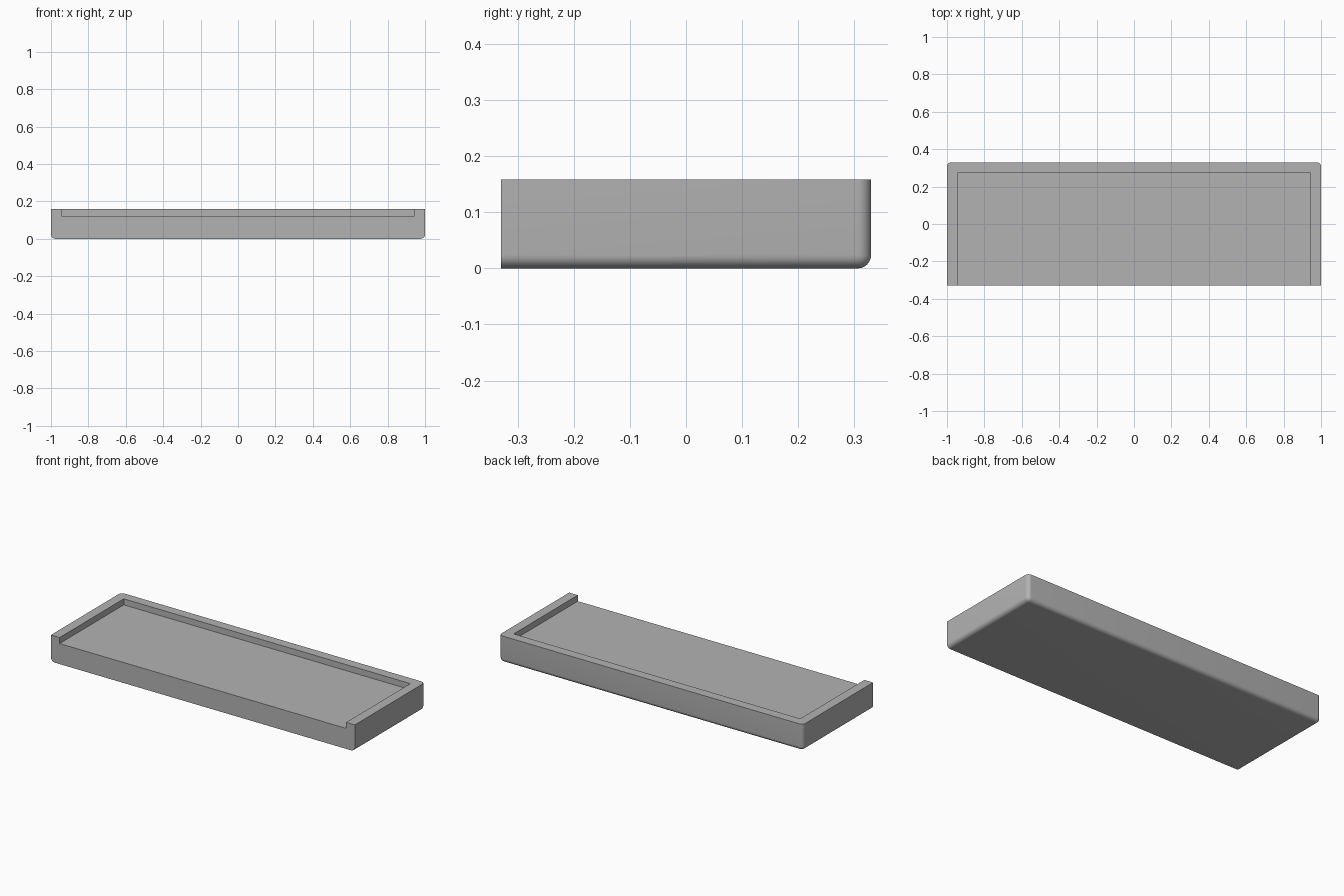
import bpy, bmesh, math

cube = bpy.data.objects.get("Cube")
if cube:
    bpy.data.objects.remove(cube, do_unlink=True)

HALF_X, HALF_Y, HEIGHT = 1.0, 0.33, 0.158
WALL, FLOOR, RADIUS = 0.057, 0.122, 0.024

grey = bpy.data.materials.new("grey")
grey.use_nodes = True
grey.diffuse_color = (0.45, 0.45, 0.45, 1)
grey.node_tree.nodes["Principled BSDF"].inputs["Base Color"].default_value = grey.diffuse_color


def box(name, low, high, rounded=None):
    """Box between two corners; edges accepted by the rule are rounded."""
    bm = bmesh.new()
    bmesh.ops.create_cube(bm, size=1)
    for v in bm.verts:
        v.co = [(a + b) / 2 + c * (b - a) for a, b, c in zip(low, high, v.co)]
    if rounded:
        edges = [e for e in bm.edges if rounded(*e.verts)]
        bmesh.ops.bevel(bm, geom=edges, offset=RADIUS, segments=8,
                        profile=0.5, affect='EDGES')
    mesh = bpy.data.meshes.new(name)
    bm.to_mesh(mesh)
    bm.free()
    mesh.materials.append(grey)
    obj = bpy.data.objects.new(name, mesh)
    bpy.context.collection.objects.link(obj)
    return obj


def soft_edge(a, b):
    """Bottom edges along the sides and back, plus the upright back corners."""
    at_bottom = max(a.co.z, b.co.z) < 0.01
    at_back = min(a.co.y, b.co.y) > 0
    at_front = max(a.co.y, b.co.y) < 0
    upright = abs(a.co.z - b.co.z) > 0.01
    return (at_bottom and not at_front) or (at_back and upright)


# Tray body with soft outer edges
tray = box("tray", (-HALF_X, -HALF_Y, 0), (HALF_X, HALF_Y, HEIGHT), soft_edge)

# Recess, open at the front and walled on the other three sides
cutter = box("recess_cutter", (WALL - HALF_X, -HALF_Y - 0.1, FLOOR),
             (HALF_X - WALL, HALF_Y - WALL, HEIGHT + 0.1))
cutter.hide_render = True
cut = tray.modifiers.new("recess", 'BOOLEAN')
cut.operation = 'DIFFERENCE'
cut.solver = 'EXACT'
cut.object = cutter

bpy.ops.object.select_all(action='DESELECT')
tray.select_set(True)
bpy.context.view_layer.objects.active = tray
bpy.ops.object.modifier_apply(modifier=cut.name)
bpy.data.objects.remove(cutter, do_unlink=True)
bpy.ops.object.shade_smooth_by_angle(angle=math.radians(30))
